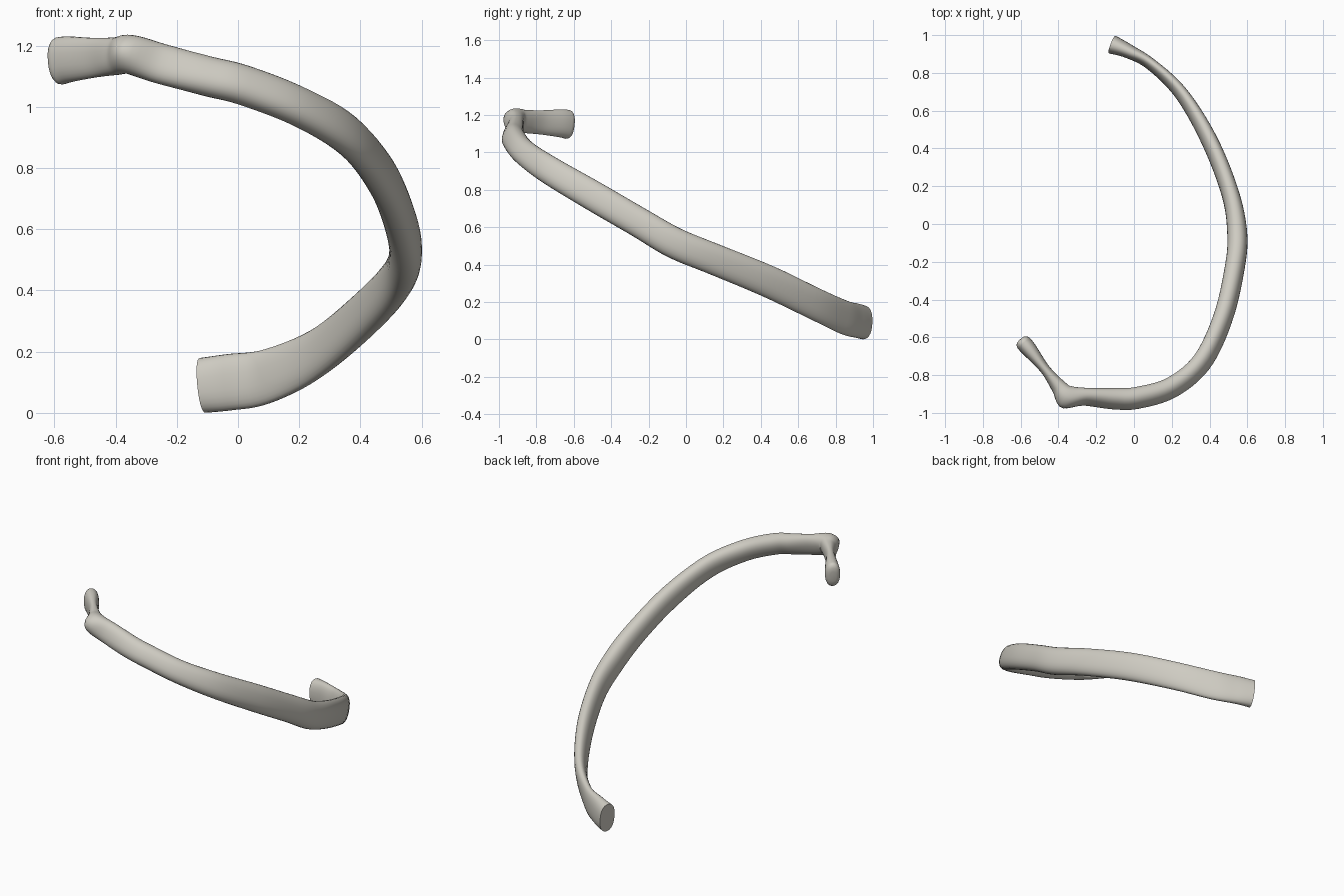
import bpy, bmesh, math
from mathutils import Vector

cube = bpy.data.objects.get("Cube")
if cube:
    bpy.data.objects.remove(cube, do_unlink=True)

# One bone colour
bone = bpy.data.materials.new("pale bone")
bone.use_nodes = True
colour = (0.62, 0.60, 0.54, 1.0)
bone.diffuse_color = colour
shader = bone.node_tree.nodes["Principled BSDF"]
shader.inputs["Base Color"].default_value = colour
shader.inputs["Roughness"].default_value = 0.7

# Stations along the rib: x, y, z, half height, half thickness, inward lean
stations = [
    (-.58, -.635, 1.15, .078, .043, 0),      # head
    (-.55, -.67, 1.155, .075, .04, 0),
    (-.47, -.77, 1.16, .065, .027, 0),       # neck
    (-.40, -.86, 1.165, .062, .04, .1),
    (-.35, -.91, 1.17, .064, .054, .2),      # tubercle
    (-.25, -.915, 1.14, .067, .042, .35),
    (-.10, -.925, 1.10, .067, .05, .5),      # angle
    (.02, -.92, 1.07, .067, .052, .5),
    (.20, -.865, 1.0, .068, .05, .45),
    (.36, -.73, .905, .075, .048, .35),
    (.47, -.5, .77, .08, .05, .2),           # shaft
    (.53, -.25, .625, .08, .052, .1),
    (.547, -.06, .515, .083, .053, 0),
    (.51, .16, .425, .083, .046, -.1),
    (.40, .44, .31, .085, .042, -.15),
    (.25, .69, .19, .085, .034, -.15),
    (.09, .845, .118, .09, .03, -.1),
    (-.03, .915, .10, .092, .038, 0),
    (-.115, .95, .09, .09, .05, 0),          # sternal end
]
STEPS, SIDES = 6, 28


def spline(a, b, c, d, t):
    """Smooth interpolation between b and c."""
    return [q + t / 2 * (r - p + t * (2 * p - 5 * q + 4 * r - s
            + t * (3 * (q - r) + s - p))) for p, q, r, s in zip(a, b, c, d)]


def sample_path():
    last = len(stations) - 1
    samples = []
    for i in range(last):
        around = [stations[min(max(i + k, 0), last)] for k in (-1, 0, 1, 2)]
        samples += [spline(*around, s / STEPS) for s in range(STEPS)]
    return samples + [list(stations[last])]


def add_ring(bm, centre, tangent, height, thick, lean):
    """Rounded, slightly flattened cross-section square to the path."""
    up = Vector((0, 0, 1))
    up = (up - tangent * up.dot(tangent)).normalized()
    out = tangent.cross(up)
    tall = up * math.cos(lean) - out * math.sin(lean)
    wide = out * math.cos(lean) + up * math.sin(lean)
    ring = []
    for k in range(SIDES):
        a = math.tau * k / SIDES
        c, s = math.cos(a), math.sin(a)
        ring.append(bm.verts.new(
            centre + wide * thick * math.copysign(abs(c) ** .9, c)
            + tall * height * math.copysign(abs(s) ** .85, s)))
    return ring


# Sweep the shaft
bm = bmesh.new()
path = sample_path()
points = [Vector(p[:3]) for p in path]
rings = []
for i, p in enumerate(path):
    tangent = (points[min(i + 1, len(path) - 1)] - points[max(i - 1, 0)]).normalized()
    if i == 0:
        # Rounded cap on the head
        for angle in (10, 30, 50, 70):
            f = math.sin(math.radians(angle))
            back = math.cos(math.radians(angle)) * .03
            rings.append(add_ring(bm, points[0] - tangent * back, tangent,
                                  p[3] * f ** .5, p[4] * f ** .5, p[5]))
    rings.append(add_ring(bm, points[i], tangent, *p[3:]))
for a, b in zip(rings, rings[1:]):
    for k in range(SIDES):
        n = (k + 1) % SIDES
        bm.faces.new((a[k], a[n], b[n], b[k]))
bm.faces.new(rings[0])
bm.faces.new(rings[-1])

# Raise the tubercle where the neck meets the shaft
knob = Vector((-.375, -.95, 1.18))
push = Vector((-.4, -.8, .3)).normalized()
for v in bm.verts:
    v.co += push * .02 * math.exp(-((v.co - knob).length / .045) ** 2)

bmesh.ops.recalc_face_normals(bm, faces=bm.faces)
mesh = bpy.data.meshes.new("rib_bone")
bm.to_mesh(mesh)
bm.free()
mesh.materials.append(bone)
rib = bpy.data.objects.new("rib_bone", mesh)
bpy.context.collection.objects.link(rib)
bpy.context.view_layer.objects.active = rib
rib.select_set(True)
bpy.ops.object.shade_smooth_by_angle(angle=math.radians(40))
